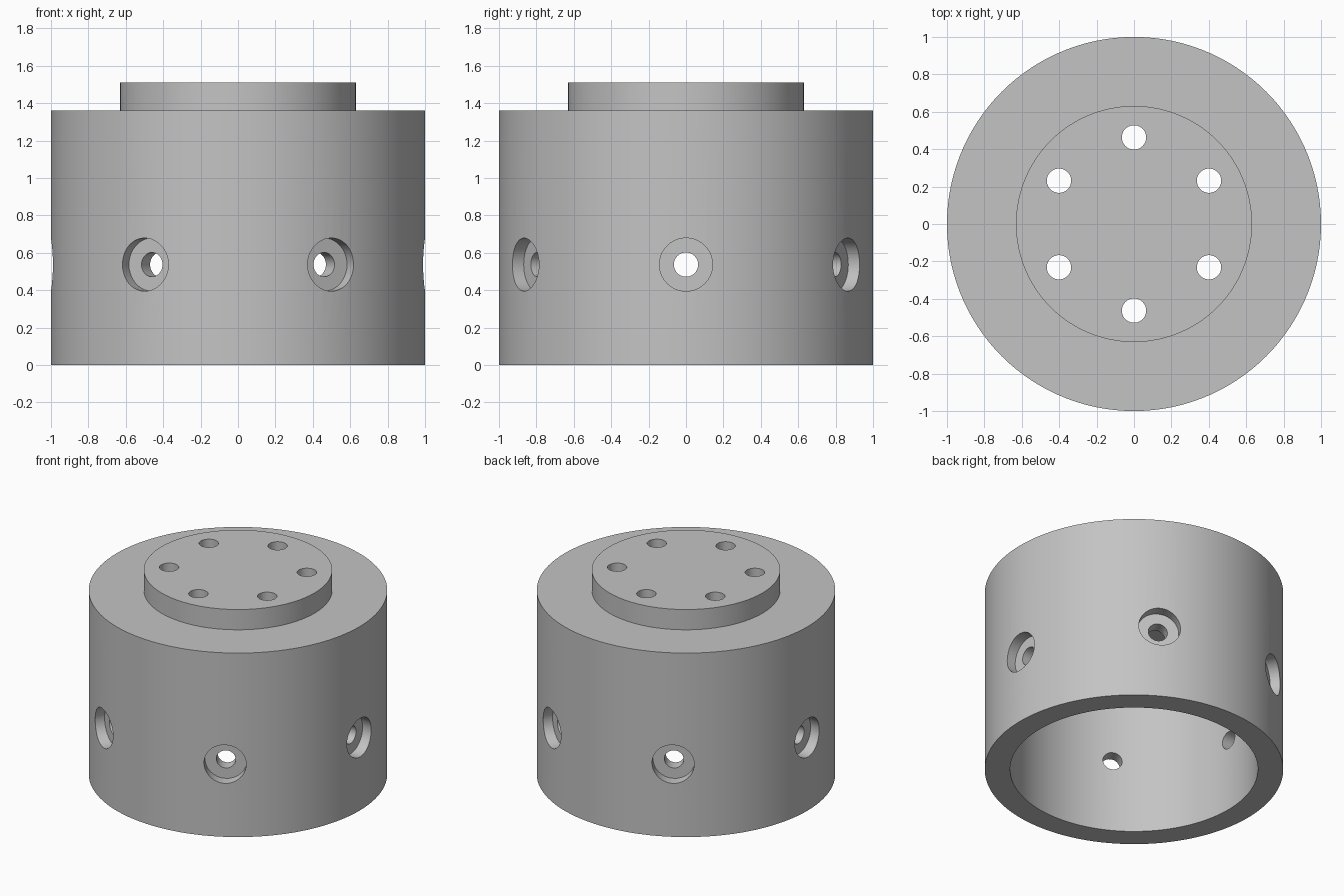
import bpy, bmesh, math
from mathutils import Matrix, Vector

cube = bpy.data.objects.get("Cube")
if cube:
    bpy.data.objects.remove(cube, do_unlink=True)

grey = bpy.data.materials.new("machined_grey")
grey.use_nodes = True
colour = (0.55, 0.55, 0.55, 1)
grey.diffuse_color = colour
grey.node_tree.nodes["Principled BSDF"].inputs["Base Color"].default_value = colour


def lathe(bm, profile, segments, matrix=Matrix()):
    """Revolve a closed (radius, height) profile that starts and ends on the axis."""
    rings = []
    for r, z in profile:
        count = segments if r else 1
        rings.append([bm.verts.new(matrix @ Vector((
            r * math.cos(math.tau * i / segments),
            r * math.sin(math.tau * i / segments), z))) for i in range(count)])
    for low, high in zip(rings, rings[1:]):
        for i in range(segments):
            j = (i + 1) % segments
            if len(low) == 1:
                bm.faces.new((low[0], high[j], high[i]))
            elif len(high) == 1:
                bm.faces.new((low[i], low[j], high[0]))
            else:
                bm.faces.new((low[i], low[j], high[j], high[i]))


def finish(bm, name):
    bmesh.ops.recalc_face_normals(bm, faces=bm.faces)
    mesh = bpy.data.meshes.new(name)
    bm.to_mesh(mesh)
    bm.free()
    obj = bpy.data.objects.new(name, mesh)
    obj.data.materials.append(grey)
    bpy.context.collection.objects.link(obj)
    return obj


# Hollow cup with a raised round boss on its closed top
OUTER, INNER, BOSS = 1.0, 0.83, 0.631
SHOULDER, TOP, CEILING = 1.36, 1.51, 1.19
bm = bmesh.new()
lathe(bm, [(0, CEILING), (INNER, CEILING), (INNER, 0), (OUTER, 0),
           (OUTER, SHOULDER), (BOSS, SHOULDER), (BOSS, TOP), (0, TOP)], 120)
body = finish(bm, "flanged_cup_body")

# Drills: six counterbored side holes and six bolt holes through the top
HOLE, BORE, FLOOR, HOLE_Z, PITCH = 0.065, 0.142, 0.92, 0.537, 0.463
bm = bmesh.new()
for k in range(6):
    turn = Matrix.Rotation(math.radians(60 * k), 4, 'Z')
    radial = Matrix.Translation((0, 0, HOLE_Z)) @ turn @ Matrix.Rotation(math.pi / 2, 4, 'Y')
    lathe(bm, [(0, 0.7), (HOLE, 0.7), (HOLE, FLOOR), (BORE, FLOOR),
               (BORE, 1.1), (0, 1.1)], 40, radial)
    offset = Matrix.Rotation(math.radians(60 * k + 30), 4, 'Z')
    lathe(bm, [(0, 1.1), (HOLE, 1.1), (HOLE, 1.6), (0, 1.6)], 40,
          offset @ Matrix.Translation((PITCH, 0, 0)))
drills = finish(bm, "hole_cutters")
drills.hide_render = True

# Cut the holes and keep only the finished body
cut = body.modifiers.new("drill_holes", 'BOOLEAN')
cut.operation = 'DIFFERENCE'
cut.solver = 'EXACT'
cut.object = drills
bpy.context.view_layer.objects.active = body
body.select_set(True)
bpy.ops.object.modifier_apply(modifier=cut.name)
bpy.data.objects.remove(drills, do_unlink=True)
bpy.ops.object.shade_smooth_by_angle(angle=math.radians(30))
